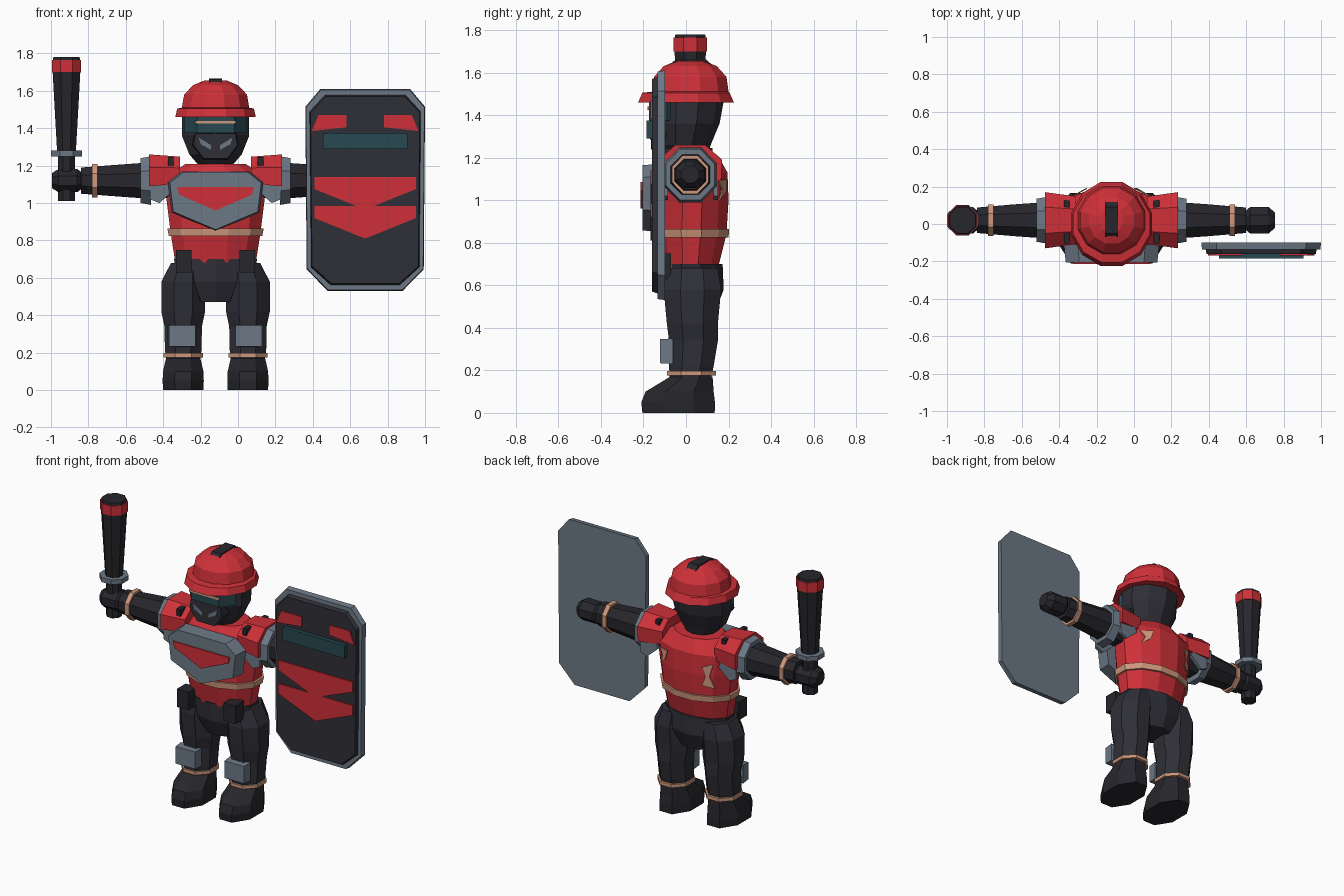
import bpy, bmesh, math
from mathutils import Vector

if "Cube" in bpy.data.objects:
    bpy.data.objects.remove(bpy.data.objects["Cube"])

CX = -0.12          # body centre line
AY, AZ = 0.02, 1.12  # arm axis


def material(name, r, g, b):
    m = bpy.data.materials.new(name)
    m.use_nodes = True
    m.diffuse_color = (r, g, b, 1)
    m.node_tree.nodes["Principled BSDF"].inputs["Base Color"].default_value = (r, g, b, 1)
    return m


RED = material("red", 0.62, 0.03, 0.04)
DARK = material("charcoal", 0.028, 0.028, 0.038)
BLACK = material("soft black", 0.02, 0.019, 0.025)
GREY = material("steel grey", 0.15, 0.19, 0.24)
TEAL = material("dark teal", 0.02, 0.065, 0.08)
TAN = material("tan", 0.62, 0.31, 0.2)


def finish(name, bm, mat):
    bmesh.ops.recalc_face_normals(bm, faces=bm.faces[:])
    me = bpy.data.meshes.new(name)
    bm.to_mesh(me)
    bm.free()
    me.materials.append(mat)
    ob = bpy.data.objects.new(name, me)
    bpy.context.collection.objects.link(ob)
    return ob


def place(axis, t, a, b):
    return Vector({"x": (t, a, b), "y": (a, t, b), "z": (a, b, t)}[axis])


def skin(name, loops, mat):
    """Join equal-length point loops into a closed solid."""
    bm = bmesh.new()
    rows = [[bm.verts.new(p) for p in loop] for loop in loops]
    n = len(rows[0])
    for lo, hi in zip(rows, rows[1:]):
        for i in range(n):
            j = (i + 1) % n
            bm.faces.new((lo[i], lo[j], hi[j], hi[i]))
    bm.faces.new(rows[0])
    bm.faces.new(rows[-1])
    return finish(name, bm, mat)


def loft(name, axis, rings, mat, n=8):
    """Rings are (position, centre a, centre b, radius a, radius b)."""
    k = 1 / math.cos(math.pi / n)
    angles = [2 * math.pi * (i + 0.5) / n for i in range(n)]
    return skin(name, [[place(axis, t, a + ra * k * math.cos(u), b + rb * k * math.sin(u))
                        for u in angles] for t, a, b, ra, rb in rings], mat)


def prism(name, axis, pts, lo, hi, mat, shrink=1.0):
    """Extrude an outline; the lo end may be shrunk for a bevelled look."""
    ca = sum(p[0] for p in pts) / len(pts)
    cb = sum(p[1] for p in pts) / len(pts)
    small = [place(axis, lo, ca + (a - ca) * shrink, cb + (b - cb) * shrink) for a, b in pts]
    return skin(name, [small, [place(axis, hi, a, b) for a, b in pts]], mat)


def box(name, x0, x1, y0, y1, z0, z1, mat):
    return prism(name, "y", [(x0, z0), (x1, z0), (x1, z1), (x0, z1)], y0, y1, mat)


def side(s, pts, cx=CX):
    return [(cx + s * a, b) for a, b in pts]


def both(half, cx=CX):
    """Complete a symmetric outline listed from top centre outwards to bottom."""
    return side(1, half, cx) + side(-1, [p for p in reversed(half) if p[0] > 0], cx)


# torso, belt stripe and pelvis
loft("torso", "z", [(0.68, CX, 0.02, 0.215, 0.13), (0.84, CX, 0.025, 0.24, 0.165),
                    (1.0, CX, 0.03, 0.26, 0.17), (1.13, CX, 0.03, 0.275, 0.165),
                    (1.21, CX, 0.03, 0.16, 0.12)], RED, 12)
loft("belt_stripe", "z", [(0.825, CX, 0.025, 0.25, 0.175), (0.865, CX, 0.025, 0.258, 0.178)], TAN, 12)
loft("pelvis", "z", [(0.47, CX, 0.03, 0.11, 0.1), (0.58, CX, 0.03, 0.2, 0.14),
                     (0.7, CX, 0.025, 0.222, 0.14)], DARK, 10)

# chest plate with red emblem panel
prism("chest_plate", "y", both([(0.18, 1.17), (0.255, 1.11), (0.235, 0.95), (0, 0.85)]),
      -0.205, -0.11, GREY, 0.96)
prism("chest_panel", "y", both([(0.205, 1.085), (0.195, 1.045), (0, 0.96)]), -0.213, -0.2, RED)

# torn back patches
for s, pts in ((1, [(0.12, 1.1), (0.2, 1.09), (0.17, 1.05), (0.19, 1.0), (0.14, 1.04)]),
               (-1, [(0.13, 1.06), (0.19, 1.08), (0.17, 1.0), (0.2, 0.92), (0.13, 0.94), (0.15, 1.0)])):
    patch = prism("back_patch", "y", side(s, pts), 0.188, 0.194, TAN)
    for v in patch.data.vertices:   # follow the curve of the back
        v.co.y -= 0.6 * max(0, abs(v.co.x - CX) - 0.135)

# head, visor and mask
loft("head", "z", [(1.19, CX, 0.01, 0.08, 0.08), (1.26, CX, -0.01, 0.14, 0.12),
                   (1.36, CX, 0, 0.18, 0.15), (1.5, CX, 0.01, 0.18, 0.165)], DARK, 10)
prism("visor", "z", both([(0.1, -0.175), (0.168, -0.09), (0.1, 0)]), 1.375, 1.465, TEAL)
box("visor_strip", CX - 0.11, CX + 0.11, -0.181, -0.174, 1.425, 1.44, TAN)
prism("face_mask", "y", both([(0.12, 1.38), (0.13, 1.31), (0.07, 1.23)]), -0.165, -0.05, DARK, 0.9)
for s in (-1, 1):
    prism("mask_vent", "y", side(s, [(0.09, 1.35), (0.025, 1.31), (0.025, 1.285), (0.08, 1.315)]),
          -0.17, -0.163, GREY)

# helmet
loft("helmet", "z", [(1.46, CX, 0, 0.215, 0.225), (1.505, CX, 0, 0.205, 0.205),
                     (1.51, CX, 0.02, 0.18, 0.18), (1.58, CX, 0.02, 0.168, 0.17),
                     (1.63, CX, 0.02, 0.12, 0.125), (1.655, CX, 0.02, 0.06, 0.065)], RED, 12)
prism("helmet_ridge", "x", [(-0.09, 1.625), (-0.05, 1.66), (0.09, 1.665), (0.13, 1.63), (0.02, 1.6)],
      CX - 0.035, CX + 0.035, BLACK)

for s, tag in ((-1, "right"), (1, "left")):
    # arm, hand, cuff and shoulder armour
    def along(name, rings, mat):
        return loft(f"{tag}_{name}", "x", [(CX + s * d, AY, AZ, r, q) for d, r, q in rings], mat)
    along("arm", [(0.2, 0.09, 0.09), (0.38, 0.095, 0.095), (0.52, 0.085, 0.085),
                  (0.72, 0.068, 0.07)], BLACK)
    along("hand", [(0.71, 0.045, 0.04), (0.74, 0.07, 0.062), (0.84, 0.07, 0.062),
                   (0.875, 0.04, 0.04)], BLACK)
    along("cuff", [(0.63, 0.085, 0.09), (0.66, 0.085, 0.09)], TAN)
    along("shoulder_ring", [(0.345, 0.125, 0.13), (0.4, 0.115, 0.12)], GREY)
    pad = prism(f"{tag}_shoulder_pad", "x", [(-0.125, 1.09), (-0.13, 1.19), (-0.05, 1.26), (0.09, 1.26),
                (0.17, 1.19), (0.165, 1.09)], CX + s * 0.19, CX + s * 0.355, RED, 0.85)
    for y in (-0.07, 0.09):
        box(f"{tag}_pad_slot", CX + s * 0.24 - 0.015, CX + s * 0.24 + 0.015, y - 0.035, y + 0.035,
            1.2, 1.245, BLACK)
    for y in (-0.105, 0.13):
        prism(f"{tag}_shoulder_strap", "y", side(s, [(0.35, 1.09), (0.24, 1.11), (0.22, 1.07), (0.3, 1.0),
              (0.35, 1.02)]), y, y + 0.02, GREY)

    # leg, ankle band, boot, knee pad and pouch
    lx = CX + s * 0.173
    loft(f"{tag}_leg", "z", [(0.15, lx, 0.02, 0.09, 0.095), (0.22, lx, 0.025, 0.098, 0.105),
                             (0.34, lx, 0.035, 0.1, 0.115), (0.42, lx, 0.03, 0.117, 0.12),
                             (0.58, lx, 0.03, 0.117, 0.135), (0.68, lx - s * 0.02, 0.03, 0.085, 0.12)], DARK)
    loft(f"{tag}_ankle_band", "z", [(0.175, lx, 0.025, 0.105, 0.115), (0.197, lx, 0.025, 0.105, 0.115)], TAN)
    loft(f"{tag}_boot", "z", [(0, lx, -0.035, 0.108, 0.17), (0.05, lx, -0.037, 0.11, 0.173),
                              (0.1, lx, -0.03, 0.108, 0.16), (0.17, lx, 0.025, 0.092, 0.1)], BLACK)
    kx = lx + 0.005 * s
    prism(f"{tag}_knee_pad", "y", [(kx - 0.075, 0.23), (kx + 0.075, 0.23), (kx + 0.075, 0.35),
          (kx - 0.075, 0.35)], -0.122, -0.06, GREY, 0.94)
    px = CX + s * 0.17
    box(f"{tag}_pouch", px - 0.042, px + 0.042, -0.16, -0.07, 0.63, 0.75, BLACK)

# baton in the right hand
for name, mat, rings in (
        ("baton_handle", BLACK, [(1.01, 0.045), (1.26, 0.045)]),
        ("baton_guard", GREY, [(1.25, 0.082), (1.28, 0.082)]),
        ("baton_shaft", BLACK, [(1.27, 0.05), (1.7, 0.074)]),
        ("baton_band", RED, [(1.7, 0.078), (1.765, 0.078)]),
        ("baton_cap", BLACK, [(1.76, 0.074), (1.78, 0.07)])):
    loft(name, "z", [(z, -0.917, AY, r, r) for z, r in rings], mat)

# riot shield in front of the left hand
SX = 0.68
prism("shield_frame", "y", both([(0.24, 1.61), (0.32, 1.515), (0.313, 0.645), (0.2, 0.53)], SX),
      -0.135, -0.098, GREY, 0.99)
prism("shield_panel", "y", both([(0.215, 1.58), (0.298, 1.49), (0.29, 0.655), (0.185, 0.56)], SX),
      -0.16, -0.13, DARK, 0.98)
box("shield_window", SX - 0.225, SX + 0.225, -0.185, -0.155, 1.29, 1.375, TEAL)
for s in (-1, 1):
    prism("shield_corner_mark", "y", side(s, [(0.1, 1.47), (0.25, 1.47), (0.285, 1.385), (0.1, 1.405)], SX),
          -0.168, -0.159, RED)
for name, top, front in (("upper_chevron", 1.14, -0.168), ("lower_chevron", 0.985, -0.167)):
    prism(f"shield_{name}", "y", both([(0.272, top), (0.272, top - 0.065), (0, top - 0.175)], SX),
          front, -0.159, RED)
